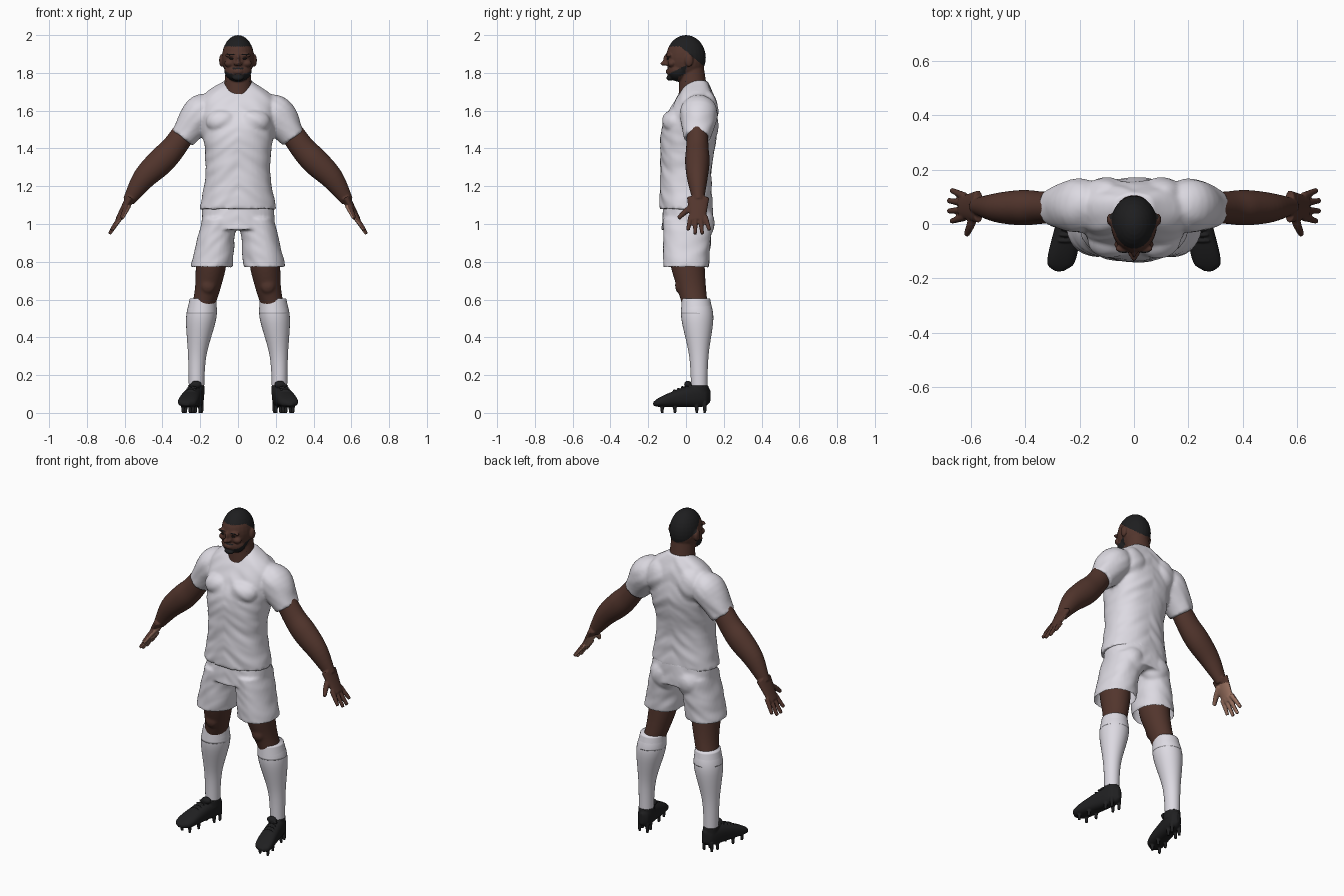
import bpy, bmesh, math
from mathutils import Vector, Matrix, noise

cube = bpy.data.objects.get("Cube")
if cube:
    bpy.data.objects.remove(cube, do_unlink=True)

X, Y, Z = Vector((1, 0, 0)), Vector((0, 1, 0)), Vector((0, 0, 1))
LEVEL, UPRIGHT = (X, Y), (X, Z)
BOTH = (1, -1)


def material(name, *rgb):
    mat = bpy.data.materials.new(name)
    mat.use_nodes = True
    mat.diffuse_color = (*rgb, 1)
    shader = mat.node_tree.nodes["Principled BSDF"]
    shader.inputs["Base Color"].default_value = (*rgb, 1)
    shader.inputs["Roughness"].default_value = 0.8
    return mat


SKIN = material("dark brown skin", .085, .036, .026)
PALM = material("light palm skin", .33, .17, .12)
HAIR = material("black hair", .013, .013, .014)
CLOTH = material("white cloth", .72, .7, .76)
BOOT = material("black leather", .014, .014, .015)


def spline(points, steps=6):
    """Catmull-Rom interpolation of every value in the rings."""
    out = []
    last = len(points) - 1
    for i in range(last):
        around = [points[max(0, min(last, i + k))] for k in (-1, 0, 1, 2)]
        for j in range(steps):
            t = j / steps
            out.append([q + t * ((r - p) + t * ((2 * p - 5 * q + 4 * r - s) + t * (3 * q - p - 3 * r + s))) / 2
                        for p, q, r, s in zip(*around)])
    return out + [points[-1]]


def loft(bm, rings, side=1, frame=None, depth=1.0, power=2.0, segments=32):
    """Closed tube through rings of x, y, z, radius and, if it varies, depth."""
    rings = spline([r if len(r) > 4 else (*r, r[3] * depth) for r in rings])
    centres = [Vector(r[:3]) for r in rings]
    loops = []
    for i, (centre, ring) in enumerate(zip(centres, rings)):
        if frame:
            u, v = frame
        else:
            along = centres[min(i + 1, len(rings) - 1)] - centres[max(i - 1, 0)]
            u = along.cross(Y).normalized()
            v = along.cross(u).normalized()
        loop = []
        for k in range(segments):
            angle = math.tau * k / segments
            c, s = (math.copysign(abs(w) ** (2 / power), w) for w in (math.cos(angle), math.sin(angle)))
            p = centre + u * c * ring[3] + v * s * ring[4]
            loop.append(bm.verts.new((p.x * side, p.y, p.z)))
        loops.append(loop)
    for a, b in zip(loops, loops[1:]):
        for k in range(segments):
            bm.faces.new((a[k - 1], a[k], b[k], b[k - 1]))
    bm.faces.new(loops[0])
    bm.faces.new(loops[-1])


def blob(bm, centre, radii, sides=(1,)):
    """Ellipsoid, repeated on each given side."""
    x, y, z = centre
    for s in sides:
        place = Matrix.Translation((x * s, y, z)) @ Matrix.Diagonal((*radii, 1))
        bmesh.ops.create_uvsphere(bm, u_segments=24, v_segments=16, radius=1, matrix=place)


def finish(bm, name, mats, voxel=0, rule=None, folds=0, drop=None):
    """Fuse the pieces, crease and trim cloth, colour faces by rule, shade smooth."""
    bmesh.ops.recalc_face_normals(bm, faces=bm.faces[:])
    mesh = bpy.data.meshes.new(name)
    bm.to_mesh(mesh)
    bm.free()
    ob = bpy.data.objects.new(name, mesh)
    bpy.context.collection.objects.link(ob)
    if voxel:
        fuse = ob.modifiers.new("fuse", 'REMESH')
        fuse.mode, fuse.voxel_size = 'VOXEL', voxel
        soften = ob.modifiers.new("soften", 'SMOOTH')
        soften.factor, soften.iterations = 0.5, 3
        graph = bpy.context.evaluated_depsgraph_get()
        mesh = bpy.data.meshes.new_from_object(ob.evaluated_get(graph))
        ob.modifiers.clear()
        ob.data = mesh
    if folds:
        for vert, normal in [(v, v.normal.copy()) for v in mesh.vertices]:
            x, y, z = vert.co
            vert.co += normal * folds * noise.noise((x * 9, y * 9, z * 20 + abs(x) * 14))
    if drop:
        bm = bmesh.new()
        bm.from_mesh(mesh)
        bm.normal_update()
        gone = [f for f in bm.faces if drop(f.calc_center_median(), f.normal)]
        bmesh.ops.delete(bm, geom=gone, context='FACES')
        bm.to_mesh(mesh)
        bm.free()
    mesh.materials.clear()
    for mat in mats:
        mesh.materials.append(mat)
    for face in mesh.polygons:
        face.use_smooth = True
        face.material_index = rule(face.center, face.normal) if rule else 0


def head_colour(centre, normal):
    """Hair cap, jaw beard and moustache."""
    x, y, z = abs(centre.x), centre.y, centre.z
    ear = x > .089 and z < 1.9
    hair = z > 1.82 and z > 1.94 - max(0, y + .03) * .85
    neck = y > -.04 and x < .06
    beard = y < 0 and 1.75 < z < 1.79 + (y + .1) / 2 and not neck
    moustache = abs(z - 1.824) < .004 and x < .03 and y < -.08
    return int(not ear and (hair or beard or moustache))


# Head: skull, jaw, neck, face features and ears
bm = bmesh.new()
blob(bm, (0, 0, 1.88), (.085, .105, .12))
blob(bm, (0, -.04, 1.81), (.072, .06, .056))
loft(bm, [(0, .03, 1.84, .063), (0, .04, 1.66, .08)], frame=LEVEL)
blob(bm, (0, -.114, 1.85), (.014, .022, .013))
blob(bm, (0, -.105, 1.87), (.01, .016, .03))
blob(bm, (.012, -.105, 1.848), (.01, .014, .01), BOTH)
blob(bm, (.035, -.09, 1.893), (.034, .016, .011), BOTH)
blob(bm, (.046, -.075, 1.85), (.026, .022, .02), BOTH)
for z in (1.812, 1.802):
    blob(bm, (0, -.095, z), (.025, .012, .006))
blob(bm, (0, -.086, 1.773), (.03, .018, .015))
blob(bm, (.087, .016, 1.866), (.013, .022, .034), BOTH)
finish(bm, "head", [SKIN, HAIR], .005, head_colour)

# Eyes and eyebrows
bm = bmesh.new()
blob(bm, (.034, -.096, 1.875), (.013, .005, .004), BOTH)
blob(bm, (.036, -.1, 1.896), (.022, .006, .004), BOTH)
finish(bm, "eyes_and_brows", [HAIR])

# Shirt: torso, chest, back and sleeves
bm = bmesh.new()
loft(bm, [(0, 0, 1.08, .2, .14), (0, 0, 1.3, .17, .135), (0, .02, 1.5, .19, .15),
          (0, .05, 1.67, .19, .1), (0, .066, 1.76, .07, .045)], frame=LEVEL, power=2.3, segments=48)
blob(bm, (.08, -.06, 1.54), (.09, .066, .07), BOTH)
blob(bm, (.1, .1, 1.6), (.09, .07, .11), BOTH)
for s in BOTH:
    loft(bm, [(.12, .07, 1.635, .06), (.2, .067, 1.585, .095), (.295, .06, 1.455, .068)], s, depth=1.05)
finish(bm, "shirt", [CLOTH], .009, folds=.006)

# Shorts: seat and two open legs
bm = bmesh.new()
loft(bm, [(0, .01, 1.11, .184), (0, .01, .97, .2)], frame=LEVEL, depth=.7, power=2.3)
blob(bm, (.085, .08, 1), (.085, .07, .09), BOTH)
for s in BOTH:
    loft(bm, [(.1, .01, 1.03, .09, .13), (.14, 0, .77, .112, .12)], s, LEVEL, power=2.2)
finish(bm, "shorts", [CLOTH], .009, folds=.005, drop=lambda c, n: c.z < .79 and n.z < -.6)


def sole(t):
    """Point on the sole's centre line, from heel to toe."""
    return .212 + .063 * t, .13 - .305 * t


for s, side in zip(BOTH, ("left", "right")):
    # Arm with hand, lighter on the palm
    bm = bmesh.new()
    loft(bm, [(.26, .06, 1.52, .06), (.34, .06, 1.405, .066), (.41, .06, 1.33, .072),
              (.5, .06, 1.24, .06), (.58, .066, 1.12, .032)], s, depth=.9)
    loft(bm, [(.57, .064, 1.14, .024), (.635, .062, 1.02, .016)], s, depth=2.5)
    for i in range(4):
        curl = .01 * (i - 1.5) ** 2
        loft(bm, [(.62, .026 + .025 * i, 1.04, .015), (.682 - curl / 2, .01 + .038 * i, .945 + curl, .01)],
             s, segments=12)
    loft(bm, [(.582, .05, 1.1, .018), (.598, 0, 1.068, .016), (.615, -.04, 1.03, .011)], s, segments=12)
    inward = Vector((-.87 * s, 0, -.5))
    finish(bm, side + "_arm", [SKIN, PALM], .005, lambda c, n: int(c.z < 1.1 and n.dot(inward) > .3))

    # Bare thigh and knee
    bm = bmesh.new()
    loft(bm, [(.14, 0, .88, .086), (.144, .01, .77, .08), (.16, .03, .66, .068), (.185, .05, .56, .06)],
         s, LEVEL, depth=1.12)
    blob(bm, (.158 * s, -.03, .675), (.04, .028, .045))
    finish(bm, side + "_thigh", [SKIN], .008)

    # Sock with a turned cuff
    bm = bmesh.new()
    loft(bm, [(.185, .053, .6, .068), (.195, .06, .5, .08), (.216, .068, .3, .048), (.22, .07, .11, .04)],
         s, LEVEL, depth=1.06)
    loft(bm, [(.185, .053, .606, .07), (.192, .058, .525, .081)], s, LEVEL, depth=1.06)
    finish(bm, side + "_sock", [CLOTH])

    # Boot: body, ankle collar, tongue, laces and studs
    bm = bmesh.new()
    body = []
    for i in range(17):
        t = .005 + .99 * i / 16
        taper = math.sqrt(1 - abs(2 * t - 1) ** 6)
        half = (.12 - .085 * t * t) / 2
        body.append((*sole(t), .03 + half, (.042 + .016 * t) * taper, half * (.4 + .6 * taper)))
    loft(bm, body, s, UPRIGHT, power=2.5)
    loft(bm, [(.22, .066, .1, .044), (.22, .066, .145, .043)], s, LEVEL, depth=1.25)
    blob(bm, (.222 * s, .01, .15), (.03, .02, .02))
    for i in range(4):
        x, y = sole(.42 + .07 * i)
        blob(bm, (x * s, y, .144 - .009 * i), (.028, .007, .008))
    for t in (.1, .24, .62, .84):
        for edge in BOTH:
            x, y = sole(t)
            x += edge * .026
            loft(bm, [(x, y, .06, .012), (x, y, 0, .008)], s, LEVEL, segments=12)
    finish(bm, side + "_boot", [BOOT], .004)
